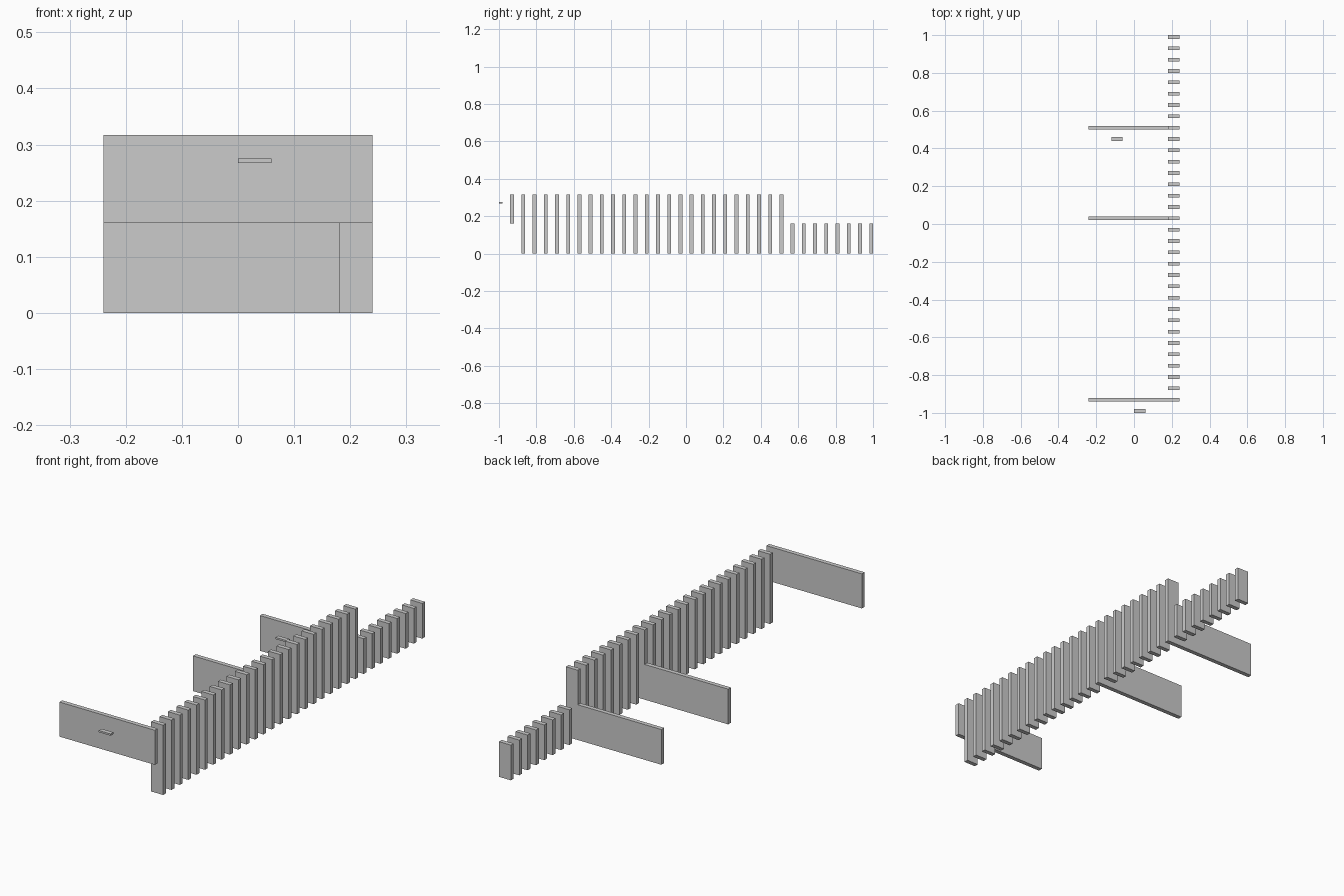
import bpy, bmesh
from mathutils import Matrix

if "Cube" in bpy.data.objects:
    bpy.data.objects.remove(bpy.data.objects["Cube"])

STEP, T = 0.06, 0.02           # slat spacing and thickness
MID, TOP = 0.16, 0.317         # storey heights
X0, X1, XL = 0.18, 0.24, -0.24  # slat edges, panel left edge


def extrude_y(name, outline, y, depth=T):
    """Flat x-z outline extruded along y, centred on y."""
    bm = bmesh.new()
    face = bm.faces.new([bm.verts.new((x, y - depth / 2, z)) for x, z in outline])
    ext = bmesh.ops.extrude_face_region(bm, geom=[face])
    verts = [v for v in ext["geom"] if isinstance(v, bmesh.types.BMVert)]
    bmesh.ops.translate(bm, verts=verts, vec=(0, depth, 0))
    bmesh.ops.recalc_face_normals(bm, faces=bm.faces)
    me = bpy.data.meshes.new(name)
    bm.to_mesh(me)
    bm.free()
    ob = bpy.data.objects.new(name, me)
    bpy.context.collection.objects.link(ob)
    return ob


def rect(xa, xb, za, zb):
    return [(xa, za), (xb, za), (xb, zb), (xa, zb)]


# Row of slats: tall up to index 24, then short; two carry a low side panel
for i in range(1, 33):
    y = -0.93 + STEP * i
    if i in (16, 24):
        outline = [(XL, 0), (X1, 0), (X1, TOP), (X0, TOP), (X0, MID), (XL, MID)]
        extrude_y("side_panel_slat", outline, y)
    elif i < 24:
        extrude_y("tall_slat", rect(X0, X1, 0, TOP), y)
    else:
        extrude_y("short_slat", rect(X0, X1, 0, MID), y)

# Raised panel at the front end
extrude_y("front_panel", rect(XL, X1, MID, TOP), -0.93)

# Small floating handle bars in front of two panels
extrude_y("front_handle", rect(0.0, 0.06, 0.267, 0.275), -0.99)
extrude_y("rear_handle", rect(-0.12, -0.06, 0.108, 0.116), 0.45)
